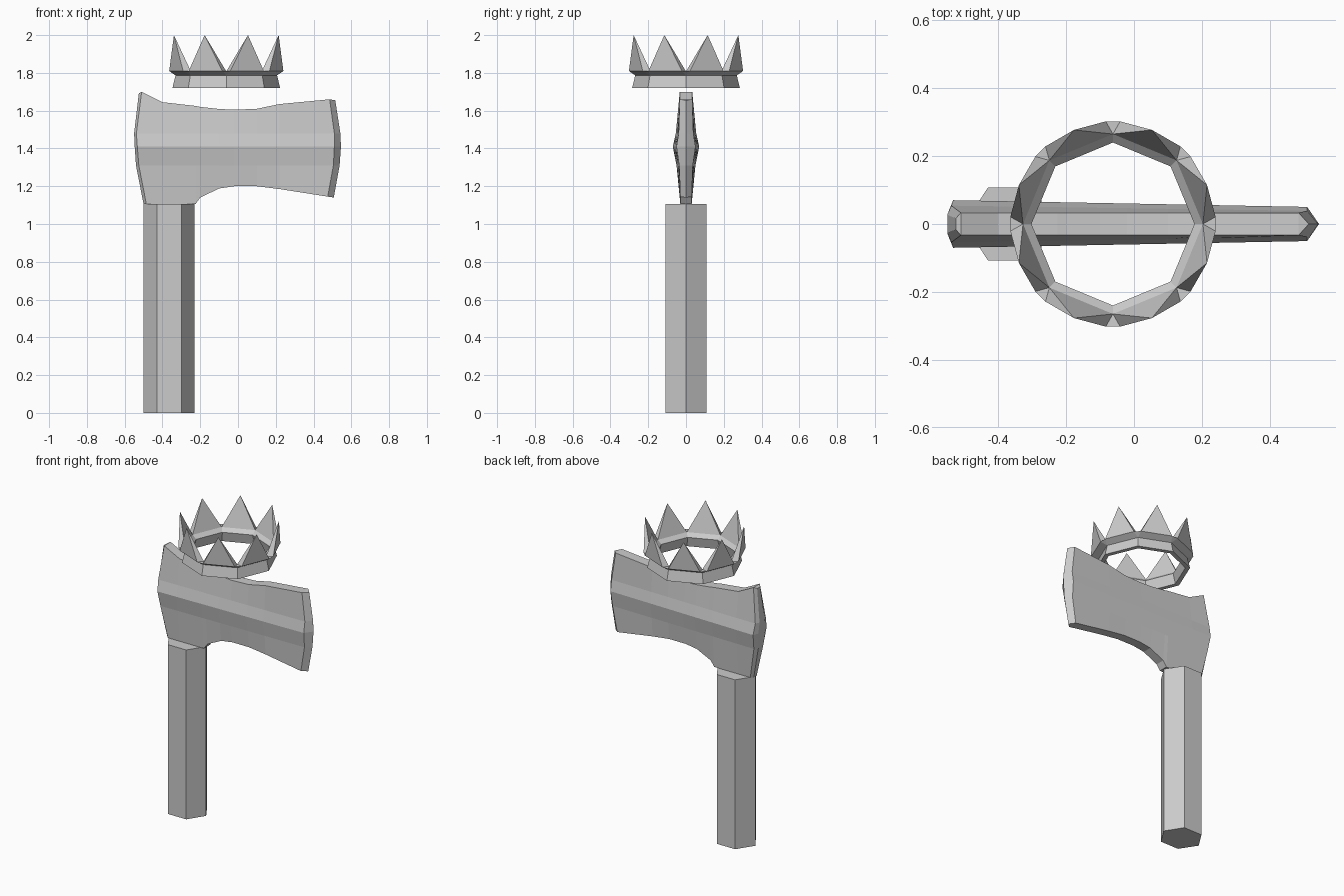
import bpy, bmesh, math

if "Cube" in bpy.data.objects:
    bpy.data.objects.remove(bpy.data.objects["Cube"])

grey = bpy.data.materials.new("plain grey")
grey.diffuse_color = (0.6, 0.6, 0.6, 1)
grey.use_nodes = True
grey.node_tree.nodes["Principled BSDF"].inputs["Base Color"].default_value = grey.diffuse_color


def make(name, verts, faces):
    bm = bmesh.new()
    vs = [bm.verts.new(v) for v in verts]
    for f in faces:
        bm.faces.new([vs[i] for i in f])
    bmesh.ops.remove_doubles(bm, verts=bm.verts, dist=0.0005)
    bmesh.ops.recalc_face_normals(bm, faces=bm.faces)
    me = bpy.data.meshes.new(name)
    bm.to_mesh(me)
    bm.free()
    me.materials.append(grey)
    ob = bpy.data.objects.new(name, me)
    bpy.context.collection.objects.link(ob)
    return ob


# handle: six-sided prism
hexagon = [(-.5, 0), (-.43, -.108), (-.298, -.108), (-.23, 0), (-.298, .108), (-.43, .108)]
make("handle",
     [(x, y, z) for z in (0, 1.105) for x, y in hexagon],
     [tuple(range(6)), tuple(range(6, 12))] +
     [(i, (i + 1) % 6, (i + 1) % 6 + 6, i + 6) for i in range(6)])

# axe head: columns along x as (x per row, bottom z, top z, thickness scale)
columns = [
    ((-.5, -.54, -.547, -.55, -.525), 1.105, 1.692, .5),
    ((-.485, -.525, -.533, -.538, -.51), 1.105, 1.70, 1),
    (-.4, 1.105, 1.645, 1), (-.225, 1.105, 1.625, 1), (-.2, 1.14, 1.62, 1),
    (-.1, 1.188, 1.609, 1), (-.02, 1.2, 1.605, 1), (.1, 1.2, 1.61, 1),
    (.22, 1.185, 1.635, 1),
    ((.475, .505, .51, .51, .485), 1.145, 1.66, 1),
    ((.507, .538, .545, .542, .515), 1.14, 1.655, 0),
]
verts, faces = [], []
for xs, low, high, scale in columns:
    xs = xs if isinstance(xs, tuple) else (xs,) * 5
    taper = 1 - .27 * (xs[2] + .53)
    widths = (.03, .05 * taper, .07 * taper, .054 * taper, .033)
    rows = list(zip(xs, widths, (low, 1.31, 1.41, 1.48, high)))
    verts += [(x, -w * scale, z) for x, w, z in rows]
    verts += [(x, w * scale, z) for x, w, z in reversed(rows)]
for c in range(len(columns) - 1):
    for i in range(10):
        a, b = c * 10 + i, c * 10 + (i + 1) % 10
        faces.append((a, b, b + 10, a + 10))
faces += [(i, i + 1, 8 - i, 9 - i) for i in range(4)]
make("axe_head", verts, faces)


# crown: eight-sided band with a solid spike on every side
def polar(r, degrees, z):
    t = math.radians(degrees)
    return (-.062 + r * math.cos(t), r * math.sin(t), z)


verts, faces = [], []
for k in range(8):
    a = 45 * k
    verts += [polar(.285, a, 1.72), polar(.269, a, 1.787), polar(.303, a + 4, 1.81),
              polar(.303, a + 41, 1.81), polar(.3, a + 22.5, 2.0),
              polar(.265, a, 1.808), polar(.24, a, 1.785), polar(.257, a, 1.72)]
for k in range(8):
    bottom, waist, left, right, tip, rim, inner, base = range(k * 8, k * 8 + 8)
    n = (k + 1) % 8 * 8
    p = (k - 1) % 8 * 8
    faces += [
        (bottom, n, n + 1, waist),        # outer band
        (waist, n + 1, right, left),      # flared collar
        (waist, left, p + 3),             # notch
        (rim, left, p + 3),
        (left, right, tip),               # spike
        (right, n + 5, tip),
        (n + 5, rim, tip),
        (rim, left, tip),
        (rim, n + 5, n + 6, inner),       # inside of the band
        (inner, n + 6, n + 7, base),
        (base, n + 7, n, bottom),
    ]
make("crown", verts, faces)
